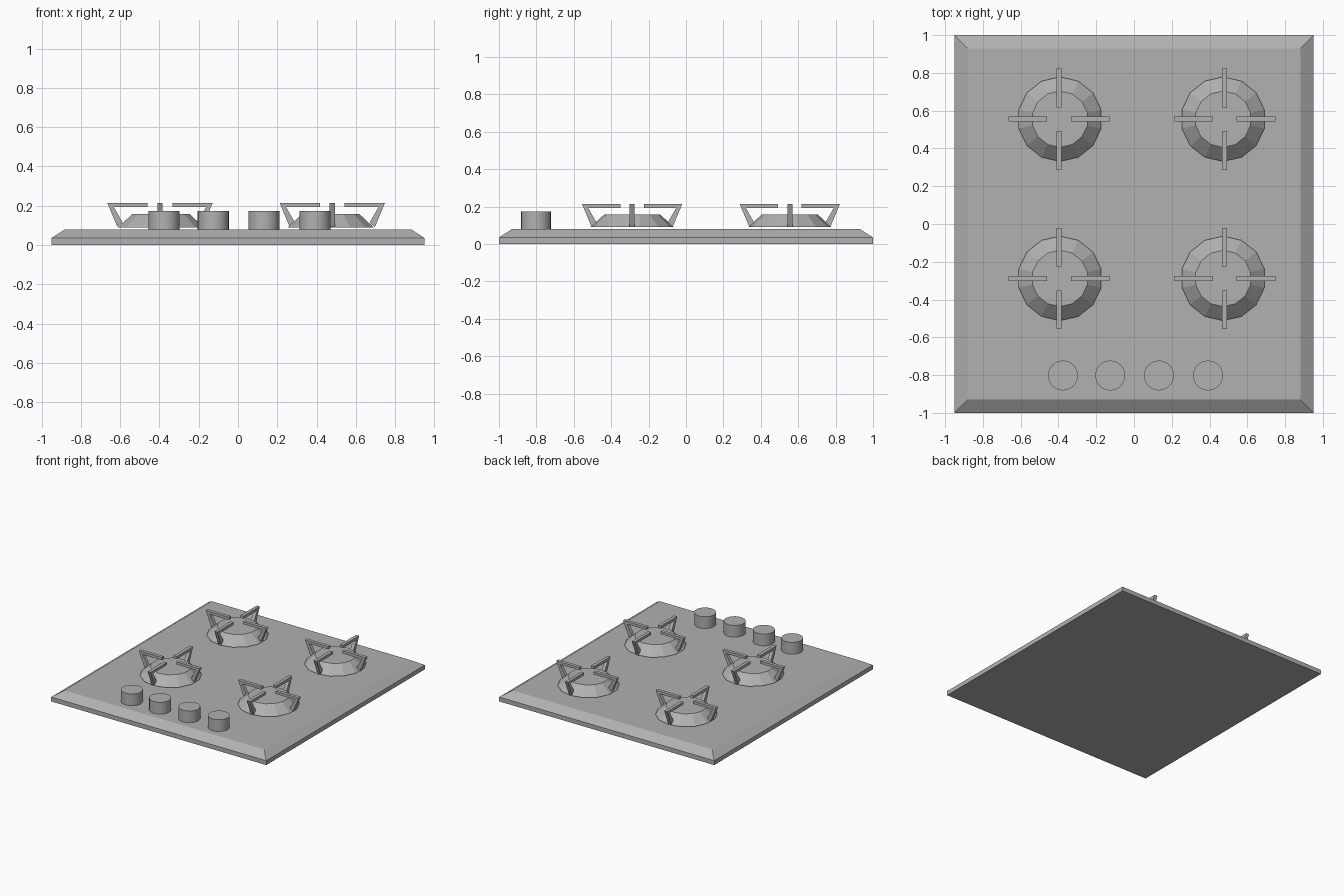
import bpy, bmesh
from math import pi
from mathutils import Matrix

if "Cube" in bpy.data.objects:
    bpy.data.objects.remove(bpy.data.objects["Cube"])

# Mid grey finish shared by all parts
grey = bpy.data.materials.new("mid_grey")
grey.diffuse_color = (0.44, 0.44, 0.44, 1)
grey.use_nodes = True
grey.node_tree.nodes["Principled BSDF"].inputs["Base Color"].default_value = grey.diffuse_color


def finish(name, bm):
    bmesh.ops.recalc_face_normals(bm, faces=bm.faces[:])
    mesh = bpy.data.meshes.new(name)
    bm.to_mesh(mesh)
    bm.free()
    mesh.materials.append(grey)
    obj = bpy.data.objects.new(name, mesh)
    bpy.context.collection.objects.link(obj)
    return obj


def cone(name, x, y, z0, z1, r0, r1, sides):
    bm = bmesh.new()
    bmesh.ops.create_cone(bm, cap_ends=True, segments=sides, radius1=r0, radius2=r1,
                          depth=z1 - z0, matrix=Matrix.Translation((x, y, (z0 + z1) / 2)))
    return finish(name, bm)


# Hob plate: slab with a sloped rim
bm = bmesh.new()
rings = []
for hx, hy, z in ((0.95, 1.0, 0), (0.95, 1.0, 0.035), (0.882, 0.93, 0.08)):
    rings.append([bm.verts.new((sx * hx, sy * hy, z))
                  for sx, sy in ((-1, -1), (1, -1), (1, 1), (-1, 1))])
for low, high in zip(rings, rings[1:]):
    for i in range(4):
        j = (i + 1) % 4
        bm.faces.new((low[i], low[j], high[j], high[i]))
bm.faces.new(rings[0])
bm.faces.new(rings[-1])
finish("hob_plate", bm)

# Pan support: bent arm profile (radius, height), repeated four times per burner
ARM = [(0.268, 0.214), (0.063, 0.214), (0.063, 0.193), (0.235, 0.193),
       (0.19, 0.114), (0.217, 0.092)]
ARM_WIDTH = 0.027


def pan_support(name, x, y):
    bm = bmesh.new()
    for k in range(4):
        m = Matrix.Translation((x, y, 0)) @ Matrix.Rotation(k * pi / 2, 4, 'Z')
        sides = []
        for w in (-ARM_WIDTH / 2, ARM_WIDTH / 2):
            sides.append([bm.verts.new(m @ Matrix.Translation((r, w, z)).translation)
                          for r, z in ARM])
            bm.faces.new(sides[-1])
        for i in range(len(ARM)):
            j = (i + 1) % len(ARM)
            bm.faces.new((sides[0][i], sides[0][j], sides[1][j], sides[1][i]))
    finish(name, bm)


# Burners with their pan supports
for side, x, burner_x in (("left", -0.397, -0.392), ("right", 0.48, 0.472)):
    for row, y in (("front", -0.288), ("back", 0.555)):
        cone(f"burner_{row}_{side}", burner_x, y, 0.09, 0.158, 0.224, 0.149, 14)
        pan_support(f"pan_support_{row}_{side}", x, y)

# Control knobs
for i, x in enumerate((-0.376, -0.126, 0.132, 0.392)):
    knob = cone(f"knob_{i + 1}", x, -0.802, 0.078, 0.174, 0.079, 0.079, 32)
    bpy.ops.object.select_all(action='DESELECT')
    knob.select_set(True)
    bpy.context.view_layer.objects.active = knob
    bpy.ops.object.shade_smooth_by_angle()
